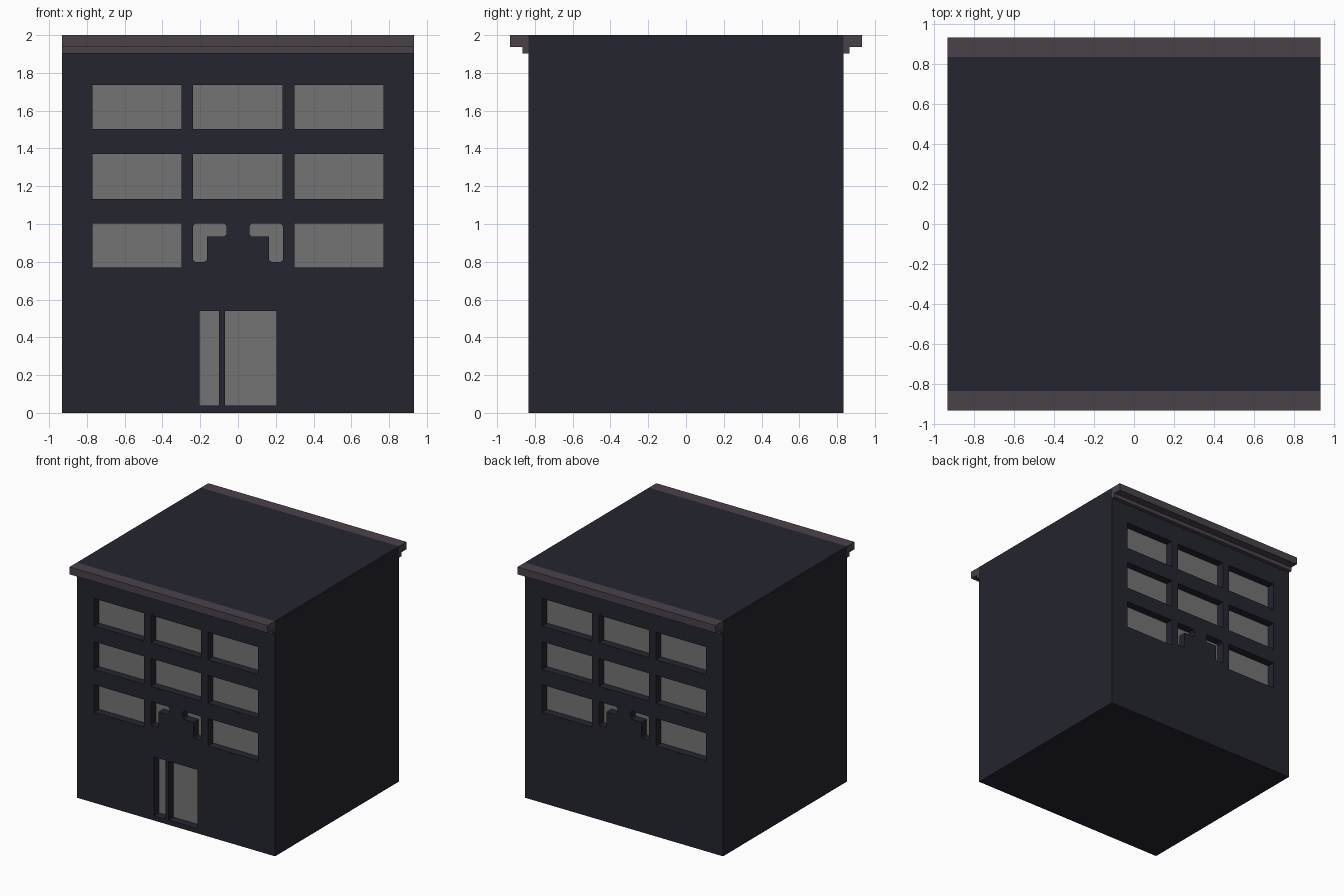
import bpy, bmesh

cube = bpy.data.objects.get("Cube")
if cube:
    bpy.data.objects.remove(cube, do_unlink=True)

HALF_W, HALF_D, HEIGHT, RECESS = 0.932, 0.833, 2.0, 0.067


def make_material(name, rgb):
    mat = bpy.data.materials.new(name)
    mat.use_nodes = True
    mat.diffuse_color = (*rgb, 1)
    mat.node_tree.nodes["Principled BSDF"].inputs["Base Color"].default_value = (*rgb, 1)
    return mat


wall_mat = make_material("dark blue wall", (0.018, 0.018, 0.028))
glass_mat = make_material("grey glass", (0.175, 0.175, 0.175))
trim_mat = make_material("mauve grey trim", (0.068, 0.054, 0.068))


def add_prism(bm, outline, offset, axis):
    """Extrude a closed outline of 3D points along one axis."""
    face = bm.faces.new([bm.verts.new(p) for p in outline])
    extruded = bmesh.ops.extrude_face_region(bm, geom=[face])
    verts = [g for g in extruded["geom"] if isinstance(g, bmesh.types.BMVert)]
    vec = [0, 0, 0]
    vec[axis] = offset
    bmesh.ops.translate(bm, verts=verts, vec=vec)


def rect(x0, x1, z0, z1):
    return [(x0, z0), (x1, z0), (x1, z1), (x0, z1)]


def make_object(name, bm, materials):
    bmesh.ops.recalc_face_normals(bm, faces=bm.faces)
    mesh = bpy.data.meshes.new(name)
    bm.to_mesh(mesh)
    bm.free()
    for mat in materials:
        mesh.materials.append(mat)
    obj = bpy.data.objects.new(name, mesh)
    bpy.context.collection.objects.link(obj)
    return obj


# Window openings: three columns by three rows, lowest centre replaced by corners
columns = [(-0.77, -0.30), (-0.237, 0.235), (0.30, 0.77)]
rows = [(0.77, 1.003), (1.133, 1.37), (1.503, 1.737)]
openings = [rect(*c, *r) for c in columns for r in rows
            if not (c == columns[1] and r == rows[0])]

# Mirrored corner-shaped openings with clipped ends
corner = [(-0.237, 0.81), (-0.227, 0.80), (-0.177, 0.80), (-0.165, 0.81),
          (-0.165, 0.935), (-0.072, 0.935), (-0.062, 0.945), (-0.062, 0.99),
          (-0.072, 1.003), (-0.227, 1.003), (-0.237, 0.99)]
openings += [corner, [(-x, z) for x, z in corner]]

# Door panes, front only
door = [rect(-0.205, -0.10, 0.04, 0.54), rect(-0.07, 0.203, 0.04, 0.54)]

# Cutter for all recesses
bm = bmesh.new()
for side, shapes in ((-1, openings + door), (1, openings)):
    for shape in shapes:
        y = side * (HALF_D - RECESS)
        add_prism(bm, [(x, y, z) for x, z in shape], side * 0.2, 1)
cutter = make_object("recess_cutter", bm, [wall_mat])
cutter.hide_render = True

# Building body
bm = bmesh.new()
add_prism(bm, [(x, -HALF_D, z) for x, z in rect(-HALF_W, HALF_W, 0, HEIGHT)],
          2 * HALF_D, 1)
body = make_object("building_body", bm, [wall_mat, glass_mat])
cut = body.modifiers.new("recesses", "BOOLEAN")
cut.operation = "DIFFERENCE"
cut.solver = "EXACT"
cut.object = cutter
bpy.context.view_layer.update()
carved = bpy.data.meshes.new_from_object(
    body.evaluated_get(bpy.context.evaluated_depsgraph_get()))
body.modifiers.clear()
body.data = carved
bpy.data.objects.remove(cutter, do_unlink=True)

# Recess floors become glass
for face in carved.polygons:
    is_floor = abs(face.normal.y) > 0.9 and abs(face.center.y) < HALF_D - RECESS / 2
    face.material_index = int(is_floor)

# Stepped cornices along the front and back roof edges
profile = [(HALF_D, 1.903), (0.865, 1.903), (0.865, 1.937),
           (0.932, 1.937), (0.932, HEIGHT), (HALF_D, HEIGHT)]
for name, side in (("front_cornice", -1), ("back_cornice", 1)):
    bm = bmesh.new()
    add_prism(bm, [(-HALF_W, side * y, z) for y, z in profile], 2 * HALF_W, 0)
    make_object(name, bm, [trim_mat])
